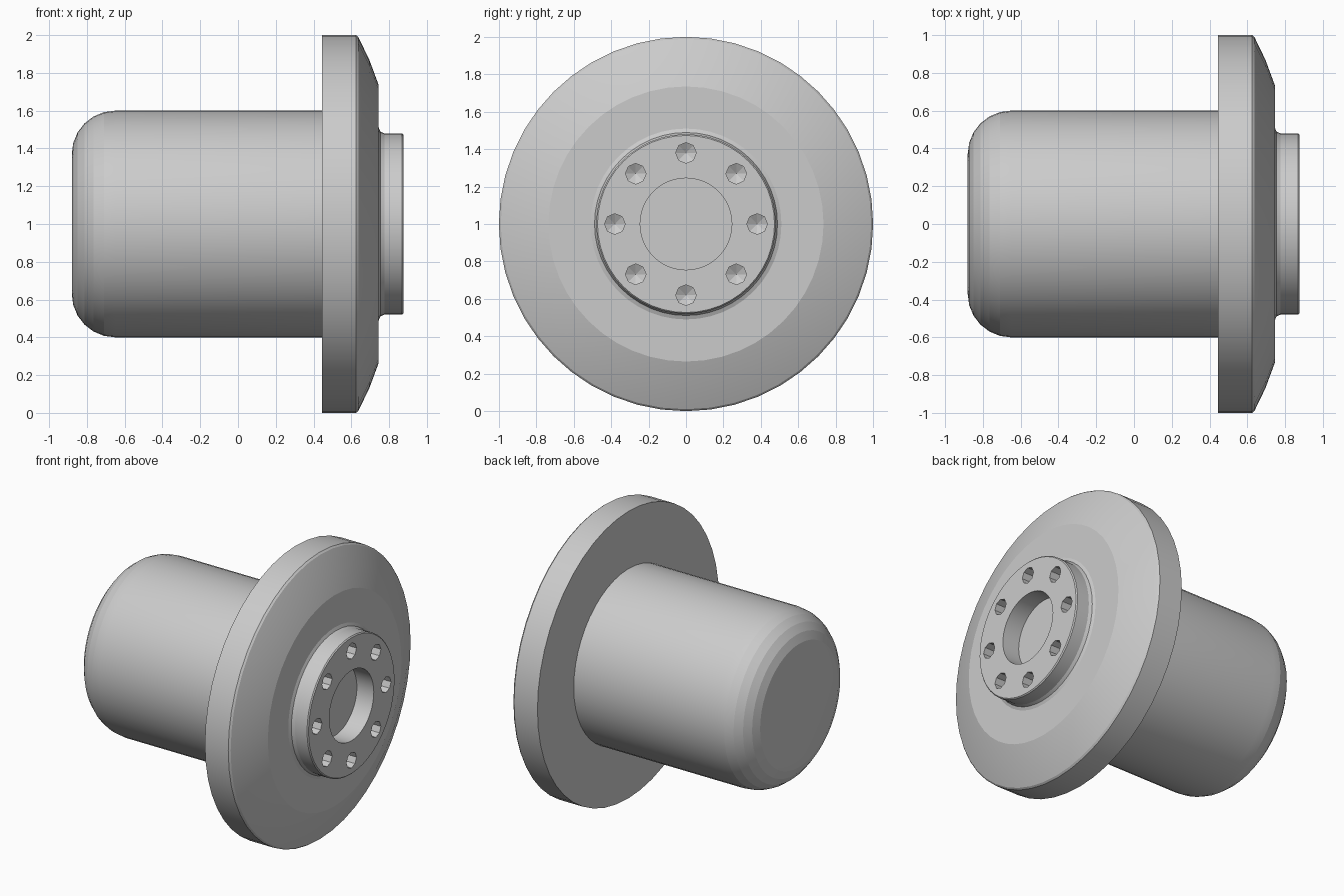
import bpy, bmesh
from math import sin, cos, pi
from mathutils import Matrix, Vector

if "Cube" in bpy.data.objects:
    bpy.data.objects.remove(bpy.data.objects["Cube"])

AXIS_Z = 1.0
SIDES = 48


def lathe(name, profile, sides, offset=(0, 0, AXIS_Z)):
    """Revolve (x, radius) points around the X axis into a closed solid."""
    bm = bmesh.new()
    verts = [bm.verts.new((x, 0, r)) for x, r in profile]
    edges = [bm.edges.new(p) for p in zip(verts, verts[1:])]
    bmesh.ops.spin(bm, geom=verts + edges, cent=(0, 0, 0), axis=(1, 0, 0),
                   angle=2 * pi, steps=sides, use_merge=True)
    bmesh.ops.remove_doubles(bm, verts=bm.verts, dist=1e-4)
    bmesh.ops.recalc_face_normals(bm, faces=bm.faces)
    mesh = bpy.data.meshes.new(name)
    bm.to_mesh(mesh)
    bm.free()
    obj = bpy.data.objects.new(name, mesh)
    bpy.context.collection.objects.link(obj)
    obj.location = offset
    return obj


def arc(cx, cr, rad, a0, a1, n):
    return [(cx + rad * cos(a0 + (a1 - a0) * i / n),
             cr + rad * sin(a0 + (a1 - a0) * i / n)) for i in range(n + 1)]


# Barrel with rounded closed end
profile = [(-0.88, 0)] + arc(-0.65, 0.37, 0.23, pi, pi / 2, 6)
# Flange with a gently domed bevel on the face
profile += [(0.445, 0.6), (0.445, 1.0), (0.625, 1.0), (0.637, 0.99),
            (0.695, 0.87), (0.745, 0.735)]
# Raised hub with base fillet, edge chamfer and central bore
profile += [(0.745, 0.51), (0.754, 0.489), (0.775, 0.48), (0.868, 0.48),
            (0.875, 0.473), (0.875, 0.245), (0.745, 0.245), (0.745, 0)]
body = lathe("flanged_hub", profile, SIDES)

# Eight drilled bolt holes with conical bottoms
for i in range(8):
    a = i * pi / 4
    drill = lathe("bolt_hole_cutter",
                  [(0.745, 0), (0.775, 0.055), (0.95, 0.055), (0.95, 0)], 8,
                  (0, 0.38 * cos(a), AXIS_Z + 0.38 * sin(a)))
    drill.hide_render = True
    mod = body.modifiers.new("bolt_hole", 'BOOLEAN')
    mod.operation = 'DIFFERENCE'
    mod.solver = 'EXACT'
    mod.object = drill
    bpy.context.view_layer.objects.active = body
    bpy.ops.object.modifier_apply(modifier=mod.name)
    bpy.data.objects.remove(drill)

# Smooth only the very shallow angles, leaving crisp machined edges
bpy.ops.object.select_all(action='DESELECT')
body.select_set(True)
bpy.context.view_layer.objects.active = body
bpy.ops.object.shade_smooth_by_angle(angle=0.14)
